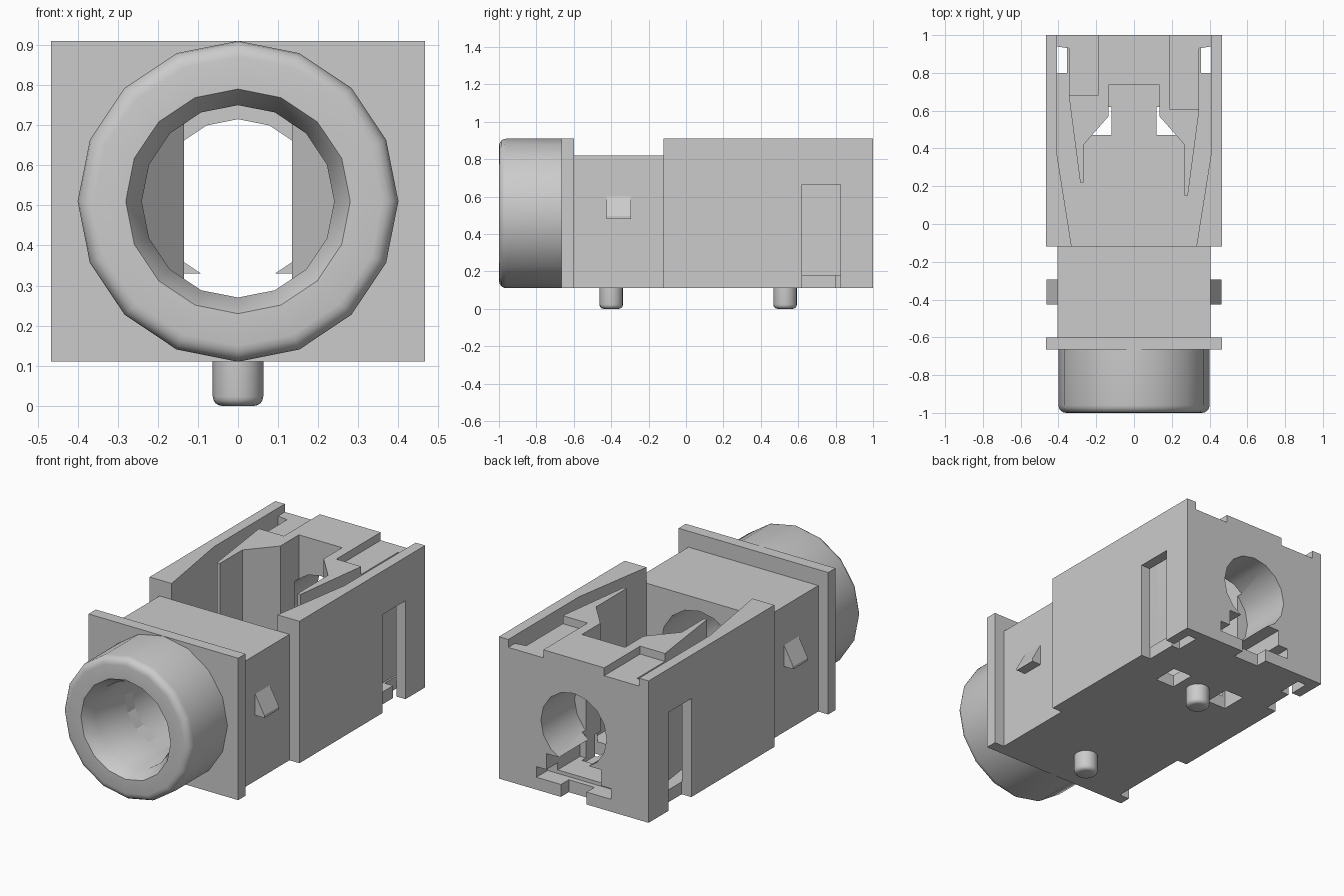
import bpy, bmesh, math

if "Cube" in bpy.data.objects:
    bpy.data.objects.remove(bpy.data.objects["Cube"])

grey = bpy.data.materials.new("light_grey_plastic")
grey.diffuse_color = (0.6, 0.6, 0.6, 1)
grey.use_nodes = True
grey.node_tree.nodes["Principled BSDF"].inputs["Base Color"].default_value = grey.diffuse_color
AXIS_Z = 0.51          # height of the socket bore


def finish(name, bm):
    bmesh.ops.recalc_face_normals(bm, faces=bm.faces)
    me = bpy.data.meshes.new(name)
    bm.to_mesh(me)
    bm.free()
    me.materials.append(grey)
    ob = bpy.data.objects.new(name, me)
    bpy.context.collection.objects.link(ob)
    return ob


def prism(name, pts, lo, hi, place):
    """Extrude a 2D outline; place(u, v, t) maps it into space."""
    bm = bmesh.new()
    a = [bm.verts.new(place(u, v, lo)) for u, v in pts]
    b = [bm.verts.new(place(u, v, hi)) for u, v in pts]
    bm.faces.new(a)
    bm.faces.new(b)
    n = len(pts)
    for i in range(n):
        j = (i + 1) % n
        bm.faces.new((a[i], a[j], b[j], b[i]))
    return finish(name, bm)


def plan(name, pts, z0, z1):
    return prism(name, pts, z0, z1, lambda u, v, t: (u, v, t))


def box(name, x0, x1, y0, y1, z0, z1):
    return plan(name, [(x0, y0), (x1, y0), (x1, y1), (x0, y1)], z0, z1)


def bore(r, y0, y1):
    pts = [(r * math.sin(i * math.pi / 8), AXIS_Z + r * math.cos(i * math.pi / 8))
           for i in range(16)]
    return prism("bore_cutter", pts, y0, y1, lambda u, v, t: (u, t, v))


def lathe(name, prof, n, place, closed):
    """Spin an (r, t) profile; a closed profile makes a ring, an open one is capped."""
    bm = bmesh.new()
    rings = [[bm.verts.new(place(r * math.sin(2 * math.pi * i / n),
                                 r * math.cos(2 * math.pi * i / n), t))
              for i in range(n)] for r, t in prof]
    m = len(rings)
    for k in range(m if closed else m - 1):
        p, q = rings[k], rings[(k + 1) % m]
        for i in range(n):
            j = (i + 1) % n
            bm.faces.new((p[i], p[j], q[j], q[i]))
    if not closed:
        bm.faces.new(rings[0])
        bm.faces.new(rings[-1])
    return finish(name, bm)


def cut(ob, cutters):
    for c in cutters:
        c.hide_render = True
        mod = ob.modifiers.new("cut", 'BOOLEAN')
        mod.operation = 'DIFFERENCE'
        mod.solver = 'EXACT'
        mod.object = c
    bpy.context.view_layer.update()
    dg = bpy.context.evaluated_depsgraph_get()
    me = bpy.data.meshes.new_from_object(ob.evaluated_get(dg))
    ob.modifiers.clear()
    ob.data = me
    for c in cutters:
        bpy.data.objects.remove(c)


def smooth(ob):
    bpy.ops.object.select_all(action='DESELECT')
    ob.select_set(True)
    bpy.context.view_layer.objects.active = ob
    bpy.ops.object.shade_smooth_by_angle(angle=math.radians(32))


# Threaded-style front barrel: rounded outer lip, chamfered mouth
lip = [(0.36 + 0.04 * math.sin(a), -0.96 - 0.04 * math.cos(a))
       for a in [k * math.pi / 8 for k in range(5)]]
barrel = lathe("front_barrel", [(0.28, -1.0)] + lip +
               [(0.40, -0.665), (0.24, -0.665), (0.24, -0.93)],
               16, lambda u, v, t: (u, t, AXIS_Z + v), True)
smooth(barrel)

# Front flange and neck, both bored through
flange = box("front_flange", -0.467, 0.467, -0.665, -0.6, 0.11, 0.91)
cut(flange, [bore(0.24, -0.8, -0.5)])
neck = box("neck", -0.405, 0.405, -0.6, -0.12, 0.11, 0.82)
cut(neck, [bore(0.24, -0.7, 0.0)])
smooth(neck)

# Rear housing: open-topped cavity with two tapering inner partitions
housing = box("rear_housing", -0.467, 0.467, -0.12, 1.0, 0.11, 0.91)
right = [(0.32, -0.2), (0.33, -0.12), (0.408, 0.37), (0.408, 0.94), (0.345, 0.93),
         (0.345, 0.6), (0.285, 0.15), (0.267, 0.15), (0.267, 0.42), (0.135, 0.57),
         (0.135, 0.735)]
left = [(-x, {0.6: 0.68, 0.15: 0.22}.get(y, y)) for x, y in reversed(right)]
cutters = [
    plan("cavity_cutter", right + left, 0.18, 1.1),
    bore(0.205, 0.7, 1.1),
    # corner notches in the rear top edge
    box("notch_cutter", 0.19, 0.408, 0.605, 1.1, 0.865, 1.1),
    box("notch_cutter", -0.408, -0.19, 0.68, 1.1, 0.865, 1.1),
    # stepped slot under the rear hole, and the gap in the floor edge
    box("slot_cutter", -0.17, 0.17, 0.7, 1.1, 0.2, 0.33),
    box("slot_cutter", -0.233, 0.233, 0.9, 1.1, 0.18, 0.24),
    box("gap_cutter", -0.08, 0.08, 0.93, 1.1, 0.0, 0.3),
]
for s in (-1, 1):
    for x0, x1, y0, y1, z0, z1 in [
            (0.407, 0.6, 0.62, 0.825, 0.0, 0.665),    # side window
            (0.355, 0.41, 0.8, 0.94, 0.0, 0.2),       # terminal slit
            (0.12, 0.24, 0.47, 0.62, 0.0, 0.3)]:      # floor hole
        a, b = sorted((s * x0, s * x1))
        cutters.append(box("side_cutter", a, b, y0, y1, z0, z1))
cut(housing, cutters)
smooth(housing)

# Wedge-shaped snap clips on the neck sides
for s, side in ((-1, "left"), (1, "right")):
    prism(side + "_clip", [(0.40, 0.48), (0.462, 0.48), (0.462, 0.495), (0.405, 0.6), (0.40, 0.6)],
          -0.425, -0.295, lambda u, v, t: (s * u, t, v))

# Locating pegs with rounded tips
for name, y in (("front_peg", -0.4), ("rear_peg", 0.53)):
    tip = [(0.04 + 0.023 * math.sin(a), 0.023 - 0.023 * math.cos(a))
           for a in [k * math.pi / 8 for k in range(5)]]
    peg = lathe(name, tip + [(0.063, 0.12)], 20, lambda u, v, t: (u, y + v, t), False)
    smooth(peg)
